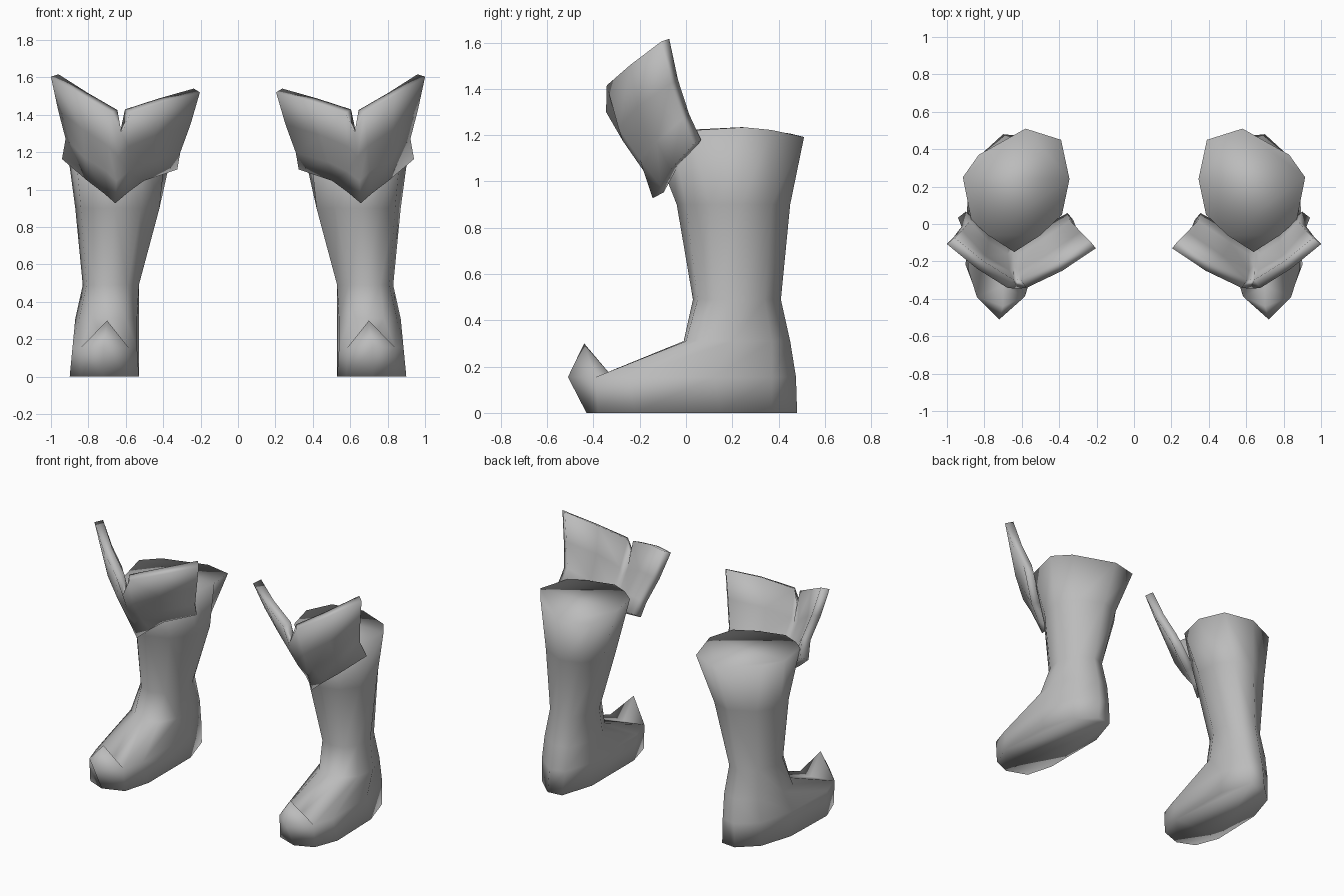
import bpy

if "Cube" in bpy.data.objects:
    bpy.data.objects.remove(bpy.data.objects["Cube"])

grey = bpy.data.materials.new("grey")
grey.diffuse_color = (0.5, 0.5, 0.5, 1)
grey.use_nodes = True
grey.node_tree.nodes["Principled BSDF"].inputs["Base Color"].default_value = grey.diffuse_color


def make(name, verts, faces, weld=False):
    me = bpy.data.meshes.new(name)
    me.from_pydata(verts, [], faces)
    me.materials.append(grey)
    ob = bpy.data.objects.new(name, me)
    bpy.context.collection.objects.link(ob)
    bpy.ops.object.select_all(action='DESELECT')
    ob.select_set(True)
    bpy.context.view_layer.objects.active = ob
    bpy.ops.object.mode_set(mode='EDIT')
    bpy.ops.mesh.select_all(action='SELECT')
    if weld:
        bpy.ops.mesh.remove_doubles(threshold=0.0005)
    bpy.ops.mesh.normals_make_consistent(inside=False)
    bpy.ops.object.mode_set(mode='OBJECT')
    return ob


def finish(ob):
    bpy.ops.object.shade_smooth()
    # other side of the pair
    m = ob.modifiers.new("pair", 'MIRROR')
    m.use_mirror_merge = False


def ring(z, pts):
    return [(x, y, z) for x, y in pts]


# boot outlines from sole to rim, each starting at the front and going round the outside
sole = ring(0, [(.72, -.43), (.84, -.38), (.90, -.22), (.89, .15), (.82, .37),
                (.70, .48), (.60, .47), (.53, .25), (.53, -.2), (.58, -.38)])
foot = ring(.155, [(.72, -.51), (.84, -.39), (.885, -.25), (.88, .12), (.82, .37),
                   (.69, .475), (.59, .45), (.53, .25), (.54, -.25), (.585, -.39)])
instep = ring(.31, [(.69, -.01), (.78, .0), (.85, .07), (.87, .2), (.80, .37),
                    (.68, .45), (.58, .42), (.53, .28), (.54, .12), (.60, .01)])
ankle = ring(.49, [(.68, .03), (.76, .05), (.81, .12), (.83, .23), (.78, .34),
                   (.68, .41), (.59, .38), (.54, .28), (.53, .17), (.59, .06)])
calf = ring(.90, [(.66, -.04), (.76, .0), (.84, .1), (.87, .24), (.79, .37),
                  (.63, .45), (.50, .41), (.42, .3), (.42, .15), (.52, .01)])
rim = [(x, y, 1.235 - .45 * (y - .2) ** 2) for x, y in
       [(.64, -.15), (.78, -.06), (.87, .02), (.915, .25), (.83, .37),
        (.58, .51), (.39, .45), (.345, .24), (.385, .05), (.50, -.06)]]
# curled toe: the front point rises to a peak, then drops to the crease
curl = [(.70, -.44, .30)] + foot[1:]
crease = [(.70, -.33, .17)] + foot[1:]

rings = [sole, foot, curl, crease, instep, ankle, calf, rim]
n = 10
faces = []
for r in range(len(rings) - 1):
    a, b = r * n, (r + 1) * n
    if r in (1, 2):              # only the toe changes between these rings
        faces += [(a, a + 1, b), (a + n - 1, a, b)]
        continue
    for i in range(n):
        j = (i + 1) % n
        faces.append((a + i, a + j, b + j, b + i))
# closed sole and closed top
faces += [tuple(range(n))[::-1], tuple(range(7 * n, 8 * n))]
boot = make("boot", [v for r in rings for v in r], faces, weld=True)
finish(boot)

# winged cuff: columns from inner tip to outer tip, each listed bottom to top
columns = [
    [(.34, .04, 1.12), (.325, .0, 1.21), (.27, -.06, 1.36), (.22, -.11, 1.53)],
    [(.52, -.06, 1.06), (.50, -.12, 1.16), (.46, -.19, 1.30), (.40, -.23, 1.48)],
    [(.60, -.09, 1.00), (.60, -.18, 1.11), (.60, -.27, 1.24), (.59, -.32, 1.42)],
    [(.655, -.12, .94), (.65, -.16, 1.06), (.64, -.25, 1.19), (.625, -.32, 1.31)],
    [(.70, -.09, .99), (.69, -.18, 1.11), (.68, -.27, 1.24), (.66, -.32, 1.42)],
    [(.79, -.05, 1.06), (.80, -.11, 1.18), (.81, -.19, 1.33), (.82, -.22, 1.51)],
    [(.92, .05, 1.17), (.90, .0, 1.28), (.94, -.05, 1.43), (.98, -.09, 1.61)],
]
rows = 4
cf = [(c * rows + r, (c + 1) * rows + r, (c + 1) * rows + r + 1, c * rows + r + 1)
      for c in range(6) for r in range(rows - 1)]
cuff = make("winged_cuff", [v for c in columns for v in c], cf)
s = cuff.modifiers.new("thickness", 'SOLIDIFY')
s.thickness, s.offset = .055, 0
bpy.ops.object.modifier_apply(modifier="thickness")
finish(cuff)
